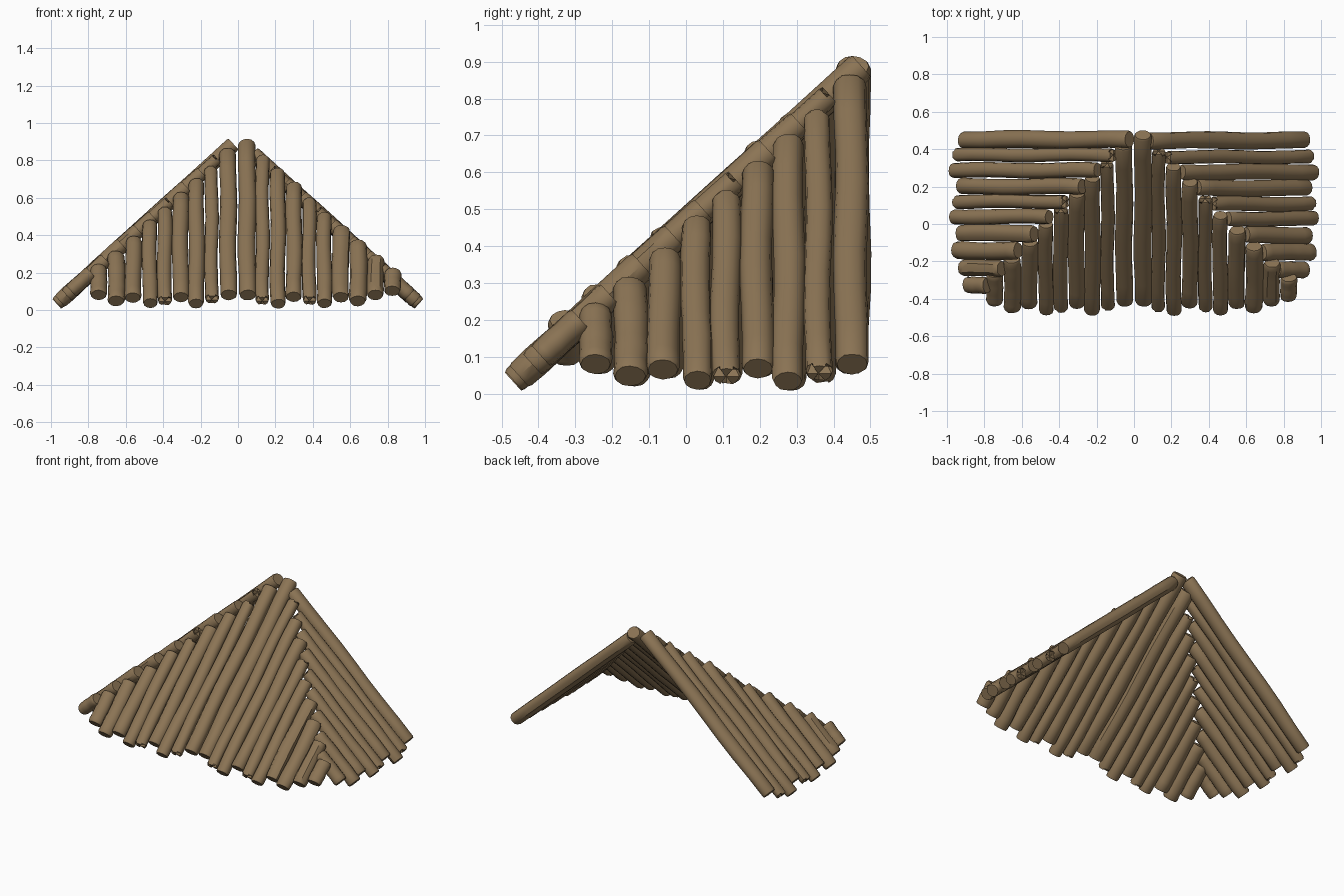
import bpy, bmesh, math, random
from mathutils import Vector, Matrix

if "Cube" in bpy.data.objects:
    bpy.data.objects.remove(bpy.data.objects["Cube"])

random.seed(4)
wood = bpy.data.materials.new("brown_wood")
wood.diffuse_color = (0.26, 0.175, 0.09, 1)
wood.use_nodes = True
wood.node_tree.nodes["Principled BSDF"].inputs["Base Color"].default_value = wood.diffuse_color

APEX_Z, SLOPE = 0.91, 0.905      # log axis height: z = APEX_Z - SLOPE * run
SIDES, RINGS = 12, 8
CAP = 0.03                       # vertical half height of a tilted log end

# (distance from ridge centre, log radius, highest z, lowest z, split end?)
right_logs = [(.05, .047, .918, .050, 0), (.130, .036, .84, .018, 1), (.213, .042, .765, .003, 0),
              (.300, .044, .69, .040, 0), (.380, .038, .61, .018, 1), (.462, .041, .53, .005, 0),
              (.550, .045, .458, .038, 0), (.642, .046, .38, .018, 0), (.738, .045, .30, .050, 0),
              (.828, .045, .23, .072, 0)]
left_logs = [(-.053, .046, .868, .050, 0), (-.142, .036, .78, .025, 1), (-.222, .042, .71, .004, 0),
             (-.308, .043, .635, .038, 0), (-.392, .038, .56, .016, 1), (-.472, .041, .488, .006, 0),
             (-.560, .045, .40, .036, 0), (-.652, .046, .32, .018, 0), (-.747, .044, .25, .050, 0)]


def add_log(bm, x, rad, top, bottom, split):
    """One slightly crooked log lying on the slope, its ends cut square."""
    def on_slope(z):
        return Vector((x, 0.5 - (APEX_Z - z) / SLOPE, z))
    a, b = on_slope(bottom + CAP), on_slope(top - CAP)
    axis = (b - a).normalized()
    side = Vector((1, 0, 0))
    up = side.cross(axis)
    length = (b - a).length
    stations = [0, 0.010] + [length * i / RINGS for i in range(1, RINGS)] + [length - 0.010, length]
    lumps = [random.uniform(0.96, 1.03) for _ in range(SIDES)]
    phase = random.uniform(0, 6.28)
    rings = []
    for n, s in enumerate(stations):
        end = n in (0, len(stations) - 1)
        r = rad * (0.90 if end else random.uniform(0.97, 1.03))
        bend = 0.0035 * math.sin(phase + s * 9)
        ring = []
        for k in range(SIDES):
            t = 2 * math.pi * k / SIDES
            p = a + axis * s + side * (r * lumps[k] * math.cos(t) + bend) \
                + up * (r * 0.90 * lumps[k] * math.sin(t))
            # split ends: a few rim points are broken back along the log
            if split and end and k % 4 == 1:
                p += axis * (0.028 if n == 0 else -0.028)
                p -= (side * math.cos(t) + up * math.sin(t)) * r * 0.25
            ring.append(bm.verts.new(p))
        rings.append(ring)
    for r0, r1 in zip(rings, rings[1:]):
        for k in range(SIDES):
            j = (k + 1) % SIDES
            bm.faces.new((r0[k], r0[j], r1[j], r1[k]))
    for ring, s in ((rings[0], 0), (rings[-1], length)):
        c = bm.verts.new(a + axis * s)
        for k in range(SIDES):
            bm.faces.new((ring[k], ring[(k + 1) % SIDES], c))


def make_panel(name, logs):
    bm = bmesh.new()
    for log in logs:
        add_log(bm, *log)
    bmesh.ops.recalc_face_normals(bm, faces=bm.faces)
    for f in bm.faces:
        f.smooth = True
    for e in bm.edges:
        e.smooth = e.calc_face_angle(0) < math.radians(40)
    me = bpy.data.meshes.new(name)
    bm.to_mesh(me)
    bm.free()
    me.materials.append(wood)
    ob = bpy.data.objects.new(name, me)
    bpy.context.collection.objects.link(ob)
    return ob


def turned_copy(ob, name, degrees):
    """Same panel turned about the vertical line through the roof peak."""
    c = bpy.data.objects.new(name, ob.data)
    bpy.context.collection.objects.link(c)
    pivot = Matrix.Translation((0, 0.5, 0))
    c.matrix_world = pivot @ Matrix.Rotation(math.radians(degrees), 4, 'Z') @ pivot.inverted()


# front slope in two halves, then the same halves turned to the sides
front_right = make_panel("front_right_roof_logs", right_logs)
front_left = make_panel("front_left_roof_logs", left_logs)
turned_copy(front_left, "right_side_roof_logs", 90)
turned_copy(front_right, "left_side_roof_logs", -90)
